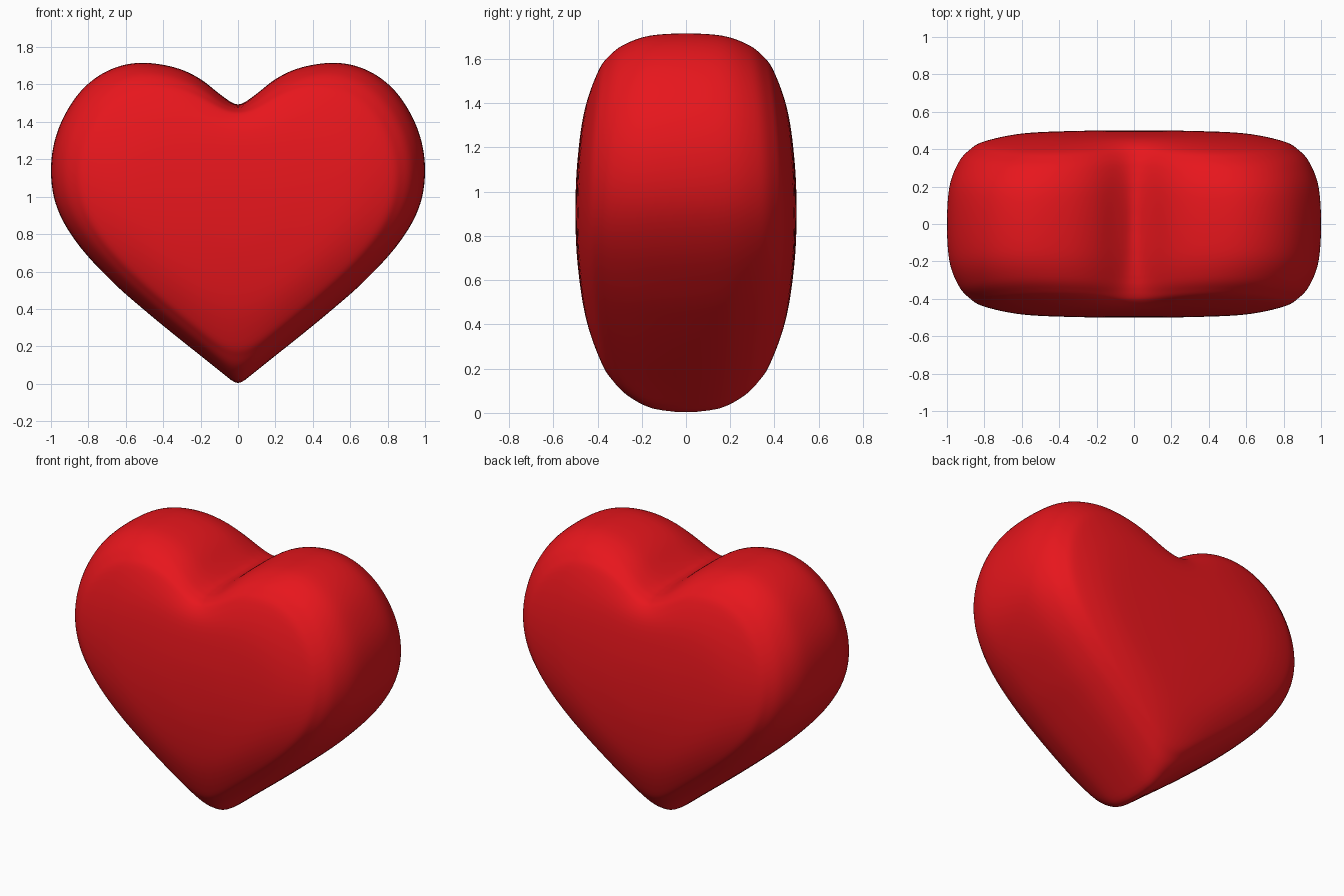
import bpy, bmesh

if "Cube" in bpy.data.objects:
    bpy.data.objects.remove(bpy.data.objects["Cube"])

N_HALF = 120          # outline samples on each half
CENTRE = 0.9          # height of the fattest point


def spline(pts, before, after, steps):
    """Catmull-Rom curve through 2D points."""
    p = [before] + pts + [after]
    out = []
    for i in range(1, len(p) - 2):
        for k in range(steps):
            t = k / steps
            out.append(tuple(
                0.5 * (2 * b + (c - a) * t + (2 * a - 5 * b + 4 * c - d) * t * t
                       + (3 * b - a - 3 * c + d) * t ** 3)
                for a, b, c, d in zip(*p[i - 1:i + 3])))
    return out + [pts[-1]]


def resample(pts, n):
    """n + 1 evenly spaced points along a polyline."""
    dist = [0.0]
    for a, b in zip(pts, pts[1:]):
        dist.append(dist[-1] + ((a[0] - b[0]) ** 2 + (a[1] - b[1]) ** 2) ** 0.5)
    out, j = [], 0
    for i in range(n + 1):
        d = dist[-1] * i / n
        while j < len(pts) - 2 and dist[j + 1] < d:
            j += 1
        t = (d - dist[j]) / (dist[j + 1] - dist[j])
        out.append(tuple(u + (v - u) * t for u, v in zip(pts[j], pts[j + 1])))
    return out


def relax(ring):
    n = len(ring)
    return [tuple((ring[i - 1][k] + 2 * ring[i][k] + ring[(i + 1) % n][k]) / 4
                  for k in (0, 1)) for i in range(n)]


# front outline, right half from notch to tip
half = [(0, 1.475), (0.1, 1.545), (0.2, 1.625), (0.33, 1.685), (0.5, 1.712),
        (0.64, 1.692), (0.77, 1.625), (0.88, 1.51), (0.97, 1.33), (1.0, 1.13),
        (0.965, 0.93), (0.85, 0.735), (0.67, 0.54), (0.5, 0.39), (0.33, 0.25),
        (0.16, 0.115), (0, -0.014)]
right = resample(spline(half, half[0], half[-1], 20), N_HALF)
ring = right + [(-x, z) for x, z in right[-2:0:-1]]
ring = [(x, z - CENTRE) for x, z in ring]
count = len(ring)

# side profile: outline scale against depth, rim to middle of the face
prof = [(1, 0), (0.987, 0.2), (0.94, 0.33), (0.88, 0.40), (0.8, 0.445),
        (0.6, 0.485), (0.3, 0.498), (0, 0.5)]
levels = spline(prof, (0.987, -0.2), (-0.3, 0.498), 6)[:-1]

# rings get softer towards the middle so notch and tip fade out
layers, done = [], 0
spacing = 5.6 / count
for s, depth in levels:
    sigma = min(0.03 + 0.65 * max(0, 1 - s), 0.4)
    target = round(2 * (sigma / spacing) ** 2)
    while done < target:
        ring = relax(ring)
        done += 1
    fit = 1 / max(x for x, z in ring)
    layer = []
    for x, z in ring:
        z *= s * fit
        taper = 1 - (0.17 * (z / 0.8) ** 2 if z > 0 else 0.25 * (z / 0.9) ** 2)
        layer.append((x * s * fit, depth * taper, z + CENTRE))
    layers.append(layer)

low = min(p[2] for p in layers[0])
bm = bmesh.new()


def add_ring(layer, side):
    return [bm.verts.new((x, side * y, z - low + 0.004)) for x, y, z in layer]


# both faces grow from the shared rim
rim = add_ring(layers[0], 1)
for side in (-1, 1):
    prev = rim
    for layer in layers[1:]:
        cur = add_ring(layer, side)
        for i in range(count):
            j = (i + 1) % count
            bm.faces.new((prev[i], prev[j], cur[j], cur[i]))
        prev = cur
    pole = bm.verts.new((0, side * 0.5, CENTRE - low + 0.004))
    for i in range(count):
        bm.faces.new((prev[i], prev[(i + 1) % count], pole))
bmesh.ops.recalc_face_normals(bm, faces=bm.faces)
for f in bm.faces:
    f.smooth = True

mesh = bpy.data.meshes.new("heart")
bm.to_mesh(mesh)
bm.free()
heart = bpy.data.objects.new("heart", mesh)
bpy.context.collection.objects.link(heart)

red = bpy.data.materials.new("red")
red.diffuse_color = (0.8, 0.008, 0.012, 1)
red.use_nodes = True
red.node_tree.nodes["Principled BSDF"].inputs["Base Color"].default_value = red.diffuse_color
mesh.materials.append(red)
